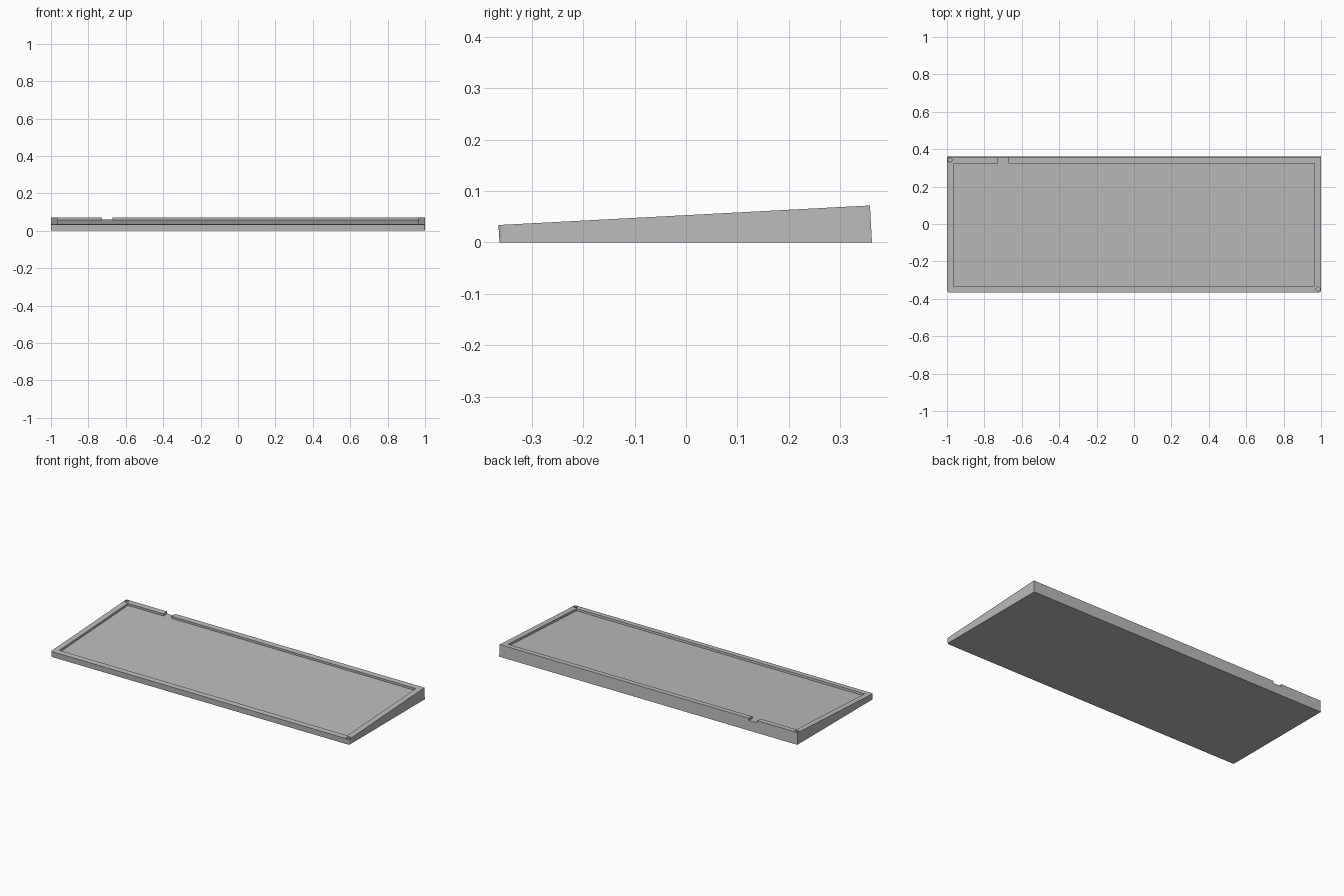
import bpy, bmesh, math
from mathutils import Matrix

cube = bpy.data.objects.get("Cube")
if cube:
    bpy.data.objects.remove(cube, do_unlink=True)

grey = bpy.data.materials.new("mid_grey")
grey.use_nodes = True
COLOUR = (0.5, 0.5, 0.5, 1)
grey.diffuse_color = COLOUR
grey.node_tree.nodes["Principled BSDF"].inputs["Base Color"].default_value = COLOUR

# The top face is tilted; all cuts are laid out in its plane
TILT = Matrix.Translation((0, -0.0035, 0.053)) @ Matrix.Rotation(math.radians(3), 4, "X")


def make_object(name, bm):
    bmesh.ops.recalc_face_normals(bm, faces=bm.faces)
    mesh = bpy.data.meshes.new(name)
    bm.to_mesh(mesh)
    bm.free()
    mesh.materials.append(grey)
    obj = bpy.data.objects.new(name, mesh)
    bpy.context.collection.objects.link(obj)
    return obj


def box_cutter(name, x0, x1, y0, y1, depth):
    """Box reaching from above the top face down to the given depth."""
    bm = bmesh.new()
    bmesh.ops.create_cube(bm, size=1)
    top = 0.05
    bmesh.ops.scale(bm, vec=(x1 - x0, y1 - y0, top + depth), verts=bm.verts)
    bmesh.ops.translate(bm, vec=((x0 + x1) / 2, (y0 + y1) / 2, (top - depth) / 2), verts=bm.verts)
    bm.transform(TILT)
    return make_object(name, bm)


def hole_cutter(name, x, y, radius, depth):
    bm = bmesh.new()
    bmesh.ops.create_cone(bm, cap_ends=True, segments=24, radius1=radius,
                          radius2=radius, depth=2 * depth)
    bmesh.ops.translate(bm, vec=(x, y, 0), verts=bm.verts)
    bm.transform(TILT)
    return make_object(name, bm)


# Wedge body: side profile extruded across the width
profile = [(-0.363, 0), (0.362, 0), (0.358, 0.072), (-0.365, 0.034)]
bm = bmesh.new()
side = bm.faces.new([bm.verts.new((-1, y, z)) for y, z in profile])
extruded = bmesh.ops.extrude_face_region(bm, geom=[side])["geom"]
bmesh.ops.translate(bm, vec=(2, 0, 0), verts=[g for g in extruded if isinstance(g, bmesh.types.BMVert)])

# Rounded front corners
front = [e for e in bm.edges
         if all(v.co.y < 0 for v in e.verts) and abs(e.verts[0].co.x - e.verts[1].co.x) < 0.1]
bmesh.ops.bevel(bm, geom=front, offset=0.009, segments=6, profile=0.5, affect="EDGES")
body = make_object("tray_body", bm)

# Recess, cable notch through the back rim, and two corner screw holes
cutters = [
    box_cutter("recess_cutter", -0.966, 0.966, -0.328, 0.328, 0.013),
    box_cutter("notch_cutter", -0.727, -0.672, 0.3, 0.4, 0.013),
    hole_cutter("back_hole_cutter", -0.984, 0.345, 0.011, 0.02),
    hole_cutter("front_hole_cutter", 0.984, -0.345, 0.011, 0.02),
]
bpy.context.view_layer.objects.active = body
for cutter in cutters:
    cutter.hide_render = True
    cut = body.modifiers.new(cutter.name, "BOOLEAN")
    cut.operation = "DIFFERENCE"
    cut.solver = "EXACT"
    cut.object = cutter
    bpy.ops.object.modifier_apply(modifier=cut.name)
    bpy.data.objects.remove(cutter, do_unlink=True)

bpy.ops.object.select_all(action="DESELECT")
body.select_set(True)
bpy.ops.object.shade_smooth_by_angle(angle=math.radians(30))
